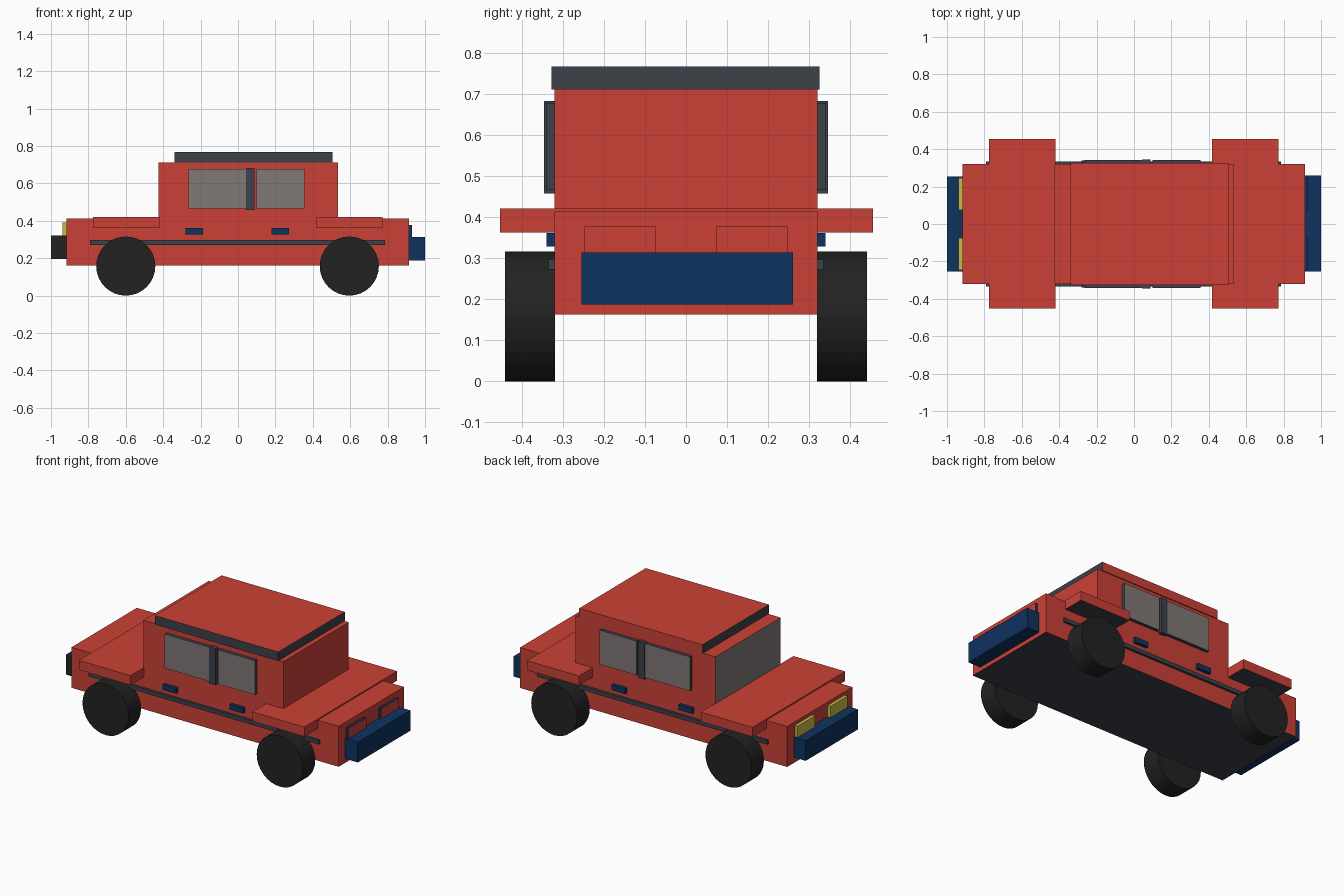
import bpy, bmesh, math
from mathutils import Matrix

if "Cube" in bpy.data.objects:
    bpy.data.objects.remove(bpy.data.objects["Cube"])


def mat(name, r, g, b):
    m = bpy.data.materials.new(name)
    m.diffuse_color = (r, g, b, 1)
    m.use_nodes = True
    m.node_tree.nodes["Principled BSDF"].inputs["Base Color"].default_value = m.diffuse_color
    return m


RED = mat("red paint", 0.60, 0.053, 0.037)
SLATE = mat("dark slate", 0.045, 0.052, 0.068)
NAVY = mat("navy blue", 0.0045, 0.033, 0.115)
GLASS = mat("grey glass", 0.216, 0.188, 0.181)
BLACK = mat("tyre black", 0.016, 0.016, 0.016)
YELLOW = mat("lamp yellow", 0.60, 0.50, 0.06)


def finish(name, bm, mats, rule=None):
    """Turn a bmesh into an object; rule(normal) picks the material slot."""
    bmesh.ops.recalc_face_normals(bm, faces=bm.faces)
    for f in bm.faces:
        f.normal_update()
        f.material_index = rule(f.normal) if rule else 0
    me = bpy.data.meshes.new(name)
    bm.to_mesh(me)
    bm.free()
    for m in mats:
        me.materials.append(m)
    ob = bpy.data.objects.new(name, me)
    bpy.context.collection.objects.link(ob)
    return ob


def box(name, x, y, z, mats, rule=None):
    bm = bmesh.new()
    size = [b - a for a, b in (x, y, z)]
    mid = [(a + b) / 2 for a, b in (x, y, z)]
    bmesh.ops.create_cube(bm, size=1, matrix=Matrix.Translation(mid) @ Matrix.Diagonal((*size, 1)))
    return finish(name, bm, mats, rule)


def below(n):
    return 1 if n.z < -0.5 else 0


# Lower body, cabin with windscreen, roof slab
box("body", (-0.918, 0.914), (-0.32, 0.32), (0.162, 0.413), [RED, SLATE], below)
box("cabin", (-0.425, 0.535), (-0.32, 0.32), (0.405, 0.712), [RED, GLASS],
    lambda n: 1 if n.x < -0.5 else 0)
box("roof", (-0.34, 0.505), (-0.327, 0.325), (0.711, 0.767), [SLATE, RED],
    lambda n: 1 if n.z > 0.5 or n.y > 0.5 else 0)

# Fender slabs reaching across the car
box("front_fender", (-0.775, -0.42), (-0.453, 0.455), (0.362, 0.421), [RED, SLATE], below)
box("rear_fender", (0.416, 0.772), (-0.453, 0.455), (0.362, 0.421), [RED, SLATE], below)

# Bumpers
box("front_bumper", (-1.0, -0.915), (-0.255, 0.255), (0.197, 0.322), [NAVY, BLACK],
    lambda n: 1 if n.y < -0.5 else 0)
box("rear_bumper", (0.912, 1.0), (-0.255, 0.26), (0.187, 0.313), [NAVY])

for s, side in ((-1, "right"), (1, "left")):
    def span(a, b):
        return tuple(sorted((s * a, s * b)))

    # Lamps
    box(side + "_headlamp", (-0.938, -0.915), span(0.075, 0.245), (0.31, 0.392), [YELLOW])
    box(side + "_tail_lamp", (0.912, 0.931), span(0.073, 0.247), (0.305, 0.377), [NAVY, RED],
        lambda n: 1 if n.x > 0.5 else 0)

    # Side windows: glass face with slate frame edges, and the pillar between
    for part, x in (("front", (-0.265, 0.045)), ("rear", (0.10, 0.355))):
        box(side + "_" + part + "_window", x, span(0.315, 0.341), (0.466, 0.678), [SLATE, GLASS],
            lambda n: 1 if n.y * s > 0.5 else 0)
    box(side + "_pillar", (0.043, 0.087), span(0.315, 0.346), (0.457, 0.683), [SLATE])

    # Trim strip and door handles
    box(side + "_trim", (-0.79, 0.787), span(0.315, 0.335), (0.272, 0.297), [SLATE])
    for part, x in (("front", (-0.28, -0.187)), ("rear", (0.18, 0.273))):
        box(side + "_" + part + "_handle", x, span(0.315, 0.34), (0.328, 0.361), [NAVY])

    # Wheels
    for part, x in (("front", -0.6), ("rear", 0.595)):
        bm = bmesh.new()
        bmesh.ops.create_cone(bm, cap_ends=True, segments=32, radius1=0.158, radius2=0.158, depth=0.122,
                              matrix=Matrix.Translation((x, s * 0.38, 0.158))
                              @ Matrix.Rotation(math.pi / 2, 4, 'X'))
        finish(side + "_" + part + "_wheel", bm, [BLACK])
